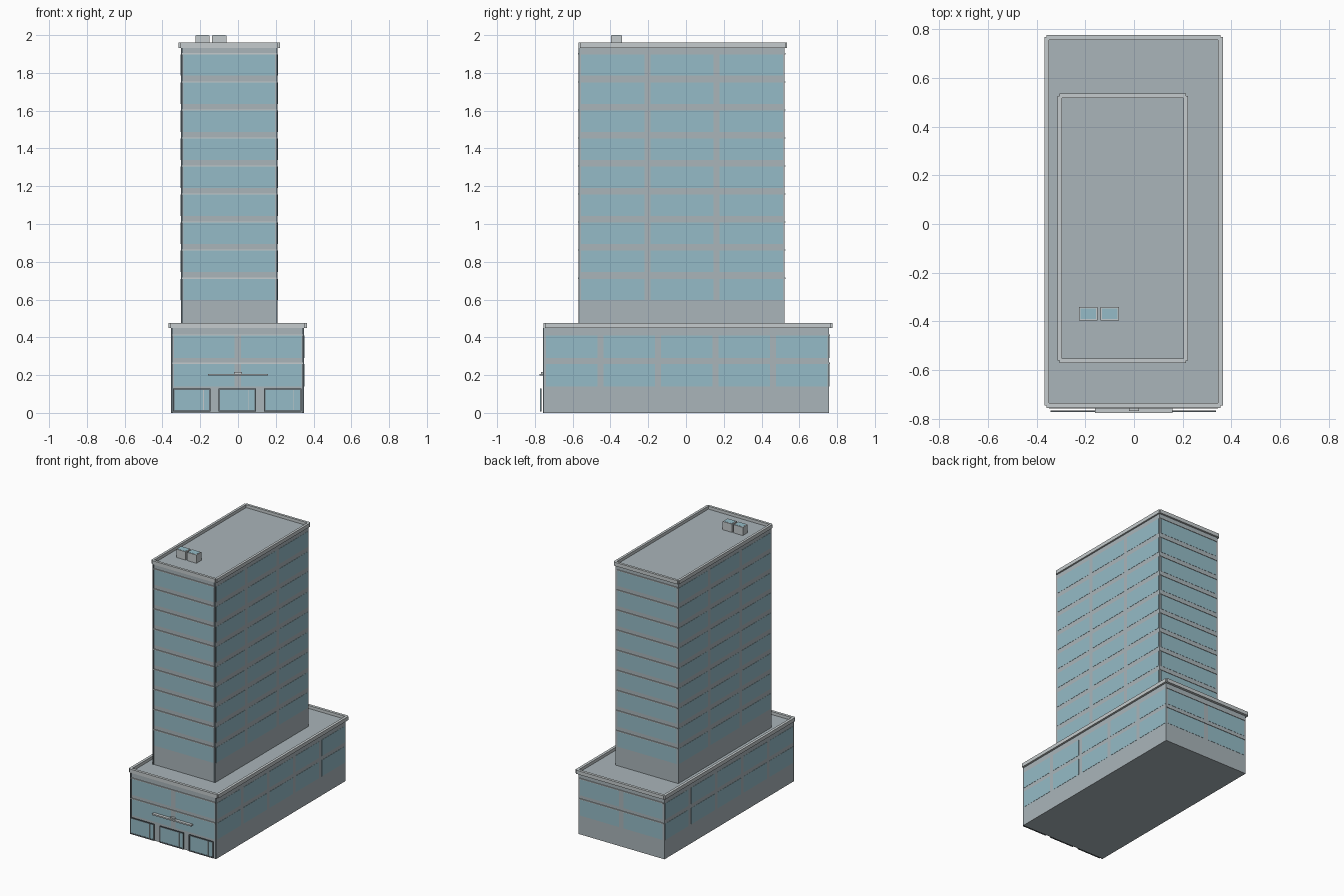
import bpy

if "Cube" in bpy.data.objects:
    bpy.data.objects.remove(bpy.data.objects["Cube"])


def material(name, colour):
    m = bpy.data.materials.new(name)
    m.diffuse_color = (*colour, 1)
    m.use_nodes = True
    m.node_tree.nodes["Principled BSDF"].inputs["Base Color"].default_value = m.diffuse_color
    return m


WALL = material("wall_grey", (0.40, 0.46, 0.49))
GLASS = material("blue_glass", (0.30, 0.50, 0.57))
TRIM = material("light_trim", (0.56, 0.60, 0.61))
DARK = material("dark_frame", (0.13, 0.16, 0.18))


def box(name, x, y, z, mat):
    """Box from (min, max) pairs."""
    v = [(a, b, c) for a in x for b in y for c in z]
    f = [(0, 1, 3, 2), (4, 6, 7, 5), (0, 4, 5, 1),
         (2, 3, 7, 6), (0, 2, 6, 4), (1, 5, 7, 3)]
    me = bpy.data.meshes.new(name)
    me.from_pydata(v, [], f)
    me.materials.append(mat)
    ob = bpy.data.objects.new(name, me)
    bpy.context.collection.objects.link(ob)
    return ob


def parapet(name, x, y, z, t):
    """Four rails with notched corners; x and y are the outer limits."""
    for side, a, b in (("left", x[0], x[0] + t), ("right", x[1] - t, x[1])):
        box(f"{name}_{side}", (a, b), (y[0] + 0.009, y[1] - 0.009), z, TRIM)
    for side, a, b in (("front", y[0], y[0] + t), ("back", y[1] - t, y[1])):
        box(f"{name}_{side}", (x[0] + 0.009, x[1] - 0.009), (a, b), z, TRIM)


def split(lo, hi, count, gap):
    """Evenly spaced window spans between two limits."""
    w = (hi - lo - gap * (count - 1)) / count
    return [(lo + i * (w + gap), lo + i * (w + gap) + w) for i in range(count)]


def glaze(name, x, y, tops, height, side_cols, end_cols):
    """Windows on all four walls, with a thin ledge over each end row."""
    e = 0.0015
    for top in tops:
        z = (top - height, top)
        for s in split(y[0] + 0.01, y[1] - 0.008, side_cols, 0.032):
            box(f"{name}_window_right", (x[1] - e, x[1] + e), s, z, GLASS)
            box(f"{name}_window_left", (x[0] - e, x[0] + e), s, z, GLASS)
        for s in split(x[0] + 0.014, x[1] - 0.014, end_cols, 0.035):
            box(f"{name}_window_front", (s[0], s[1]), (y[0] - e, y[0] + e), z, GLASS)
            box(f"{name}_window_back", (s[0], s[1]), (y[1] - e, y[1] + e), z, GLASS)
        lz = (top, top + 0.006)
        box(f"{name}_ledge_front", (x[0] + 0.006, x[1] - 0.006), (y[0] - 0.006, y[0]), lz, TRIM)
        box(f"{name}_ledge_back", (x[0] + 0.006, x[1] - 0.006), (y[1], y[1] + 0.006), lz, TRIM)


# Podium
PX, PY = (-0.354, 0.35), (-0.752, 0.757)
box("podium", PX, PY, (0, 0.455), WALL)
parapet("podium_parapet", (-0.368, 0.365), (-0.755, 0.776), (0.45, 0.477), 0.02)
glaze("podium", PX, PY, (0.26, 0.41), 0.12, 5, 2)

# Tower
TX, TY = (-0.302, 0.21), (-0.565, 0.521)
box("tower", TX, TY, (0.45, 1.938), WALL)
parapet("tower_parapet", (-0.314, 0.222), (-0.57, 0.535), (1.933, 1.96), 0.018)
glaze("tower", TX, TY, [0.71 + 0.1485 * i for i in range(9)], 0.113, 3, 1)

# Dark corner strips on the front
for name, x, y, z in (("podium", PX, PY, (0, 0.45)), ("tower", TX, TY, (0.455, 1.933))):
    for a in (x[0], x[1] - 0.01):
        box(f"{name}_corner_strip", (a, a + 0.01), (y[0] - 0.004, y[0]), z, DARK)

# Entrance canopy
box("canopy", (-0.16, 0.158), (-0.776, -0.752), (0.197, 0.207), TRIM)
box("canopy_bracket", (-0.02, 0.02), (-0.768, -0.752), (0.207, 0.216), TRIM)

# Shopfronts: glass pane, dark frame and a door mullion
for x0, x1, m in ((-0.343, -0.145, -0.185), (-0.102, 0.096, 0.055), (0.137, 0.337, 0.293)):
    fy, t = (-0.772, -0.765), 0.008
    box("shop_glass", (x0, x1), (-0.769, -0.767), (0.012, 0.126), GLASS)
    box("shop_frame_left", (x0, x0 + t), fy, (0.008, 0.13), DARK)
    box("shop_frame_right", (x1 - t, x1), fy, (0.008, 0.13), DARK)
    box("shop_frame_top", (x0, x1), fy, (0.122, 0.13), DARK)
    box("shop_frame_bottom", (x0, x1), fy, (0.008, 0.016), DARK)
    box("shop_mullion", (m, m + 0.004), fy, (0.016, 0.122), TRIM)

# Rooftop units with inset top panels
for x0, x1 in ((-0.226, -0.15), (-0.138, -0.062)):
    box("roof_unit", (x0, x1), (-0.397, -0.34), (1.935, 1.999), TRIM)
    box("roof_unit_panel", (x0 + 0.006, x1 - 0.006), (-0.391, -0.346), (1.997, 2.0), GLASS)
